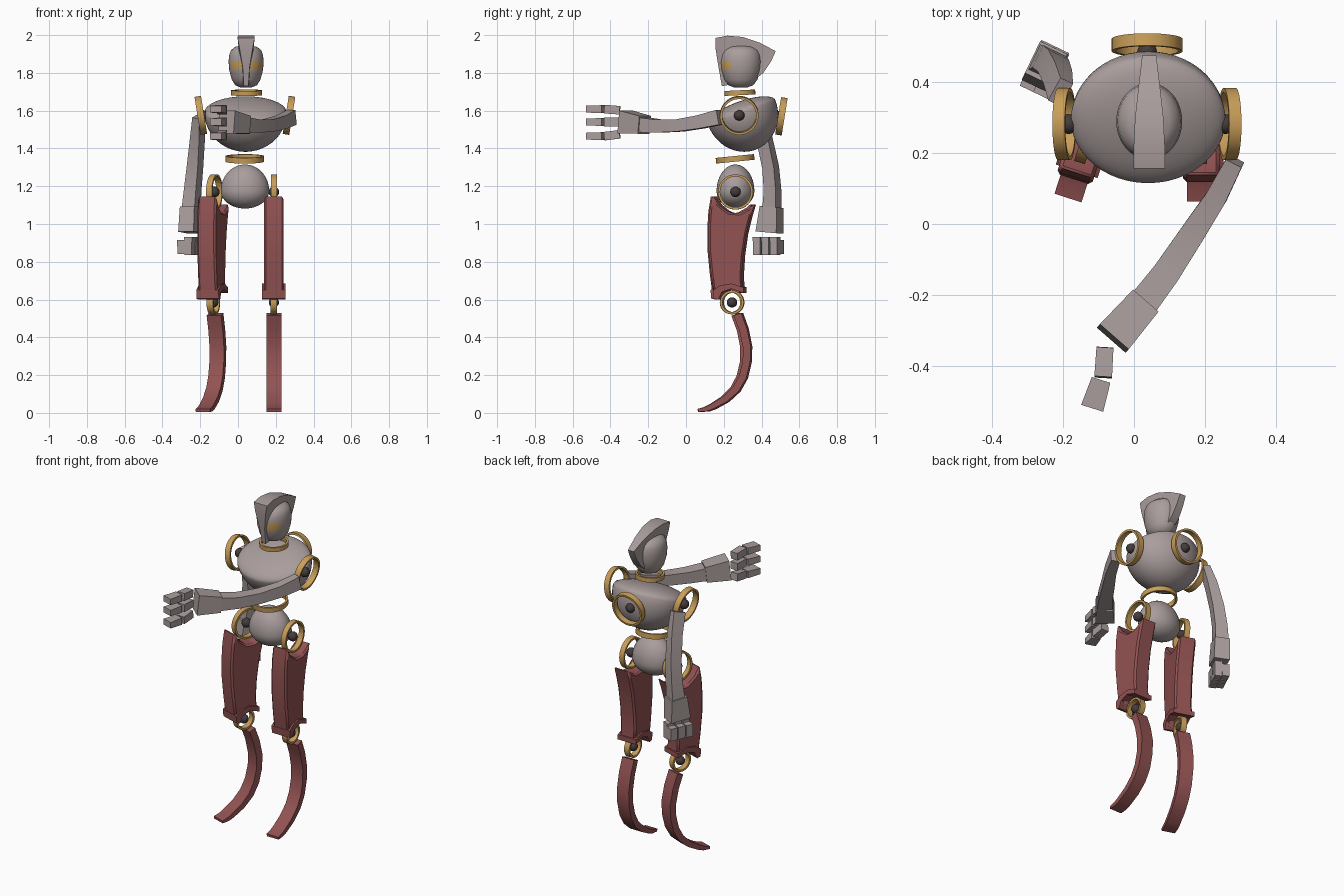
import bpy, bmesh, math
from mathutils import Vector, Matrix

if "Cube" in bpy.data.objects:
    bpy.data.objects.remove(bpy.data.objects["Cube"], do_unlink=True)


def material(name, rgb):
    m = bpy.data.materials.new(name)
    m.use_nodes = True
    m.diffuse_color = (*rgb, 1)
    m.node_tree.nodes["Principled BSDF"].inputs["Base Color"].default_value = (*rgb, 1)
    return m


GREY = material("warm_grey", (0.40, 0.34, 0.335))
RED = material("dull_red", (0.29, 0.085, 0.085))
GOLD = material("gold", (0.58, 0.34, 0.10))
DARK = material("dark_joint", (0.06, 0.045, 0.045))
CX = 0.04  # body centre line


def finish(name, bm, mat, matrix=None, angle=35):
    bmesh.ops.recalc_face_normals(bm, faces=bm.faces)
    me = bpy.data.meshes.new(name)
    bm.to_mesh(me)
    bm.free()
    me.materials.append(mat)
    me.shade_smooth()
    me.set_sharp_from_angle(angle=math.radians(angle))
    ob = bpy.data.objects.new(name, me)
    bpy.context.collection.objects.link(ob)
    if matrix:
        ob.matrix_world = matrix
    return ob


def skin(name, rings, mat, caps=True, wrap=False, matrix=None):
    """Join a row of closed point loops into a surface."""
    bm = bmesh.new()
    loops = [[bm.verts.new(p) for p in r] for r in rings]
    pairs = list(zip(loops, loops[1:])) + ([(loops[-1], loops[0])] if wrap else [])
    n = len(loops[0])
    for a, b in pairs:
        for i in range(n):
            bm.faces.new((a[i], a[(i + 1) % n], b[(i + 1) % n], b[i]))
    if caps and not wrap:
        bm.faces.new(loops[0])
        bm.faces.new(loops[-1])
    return finish(name, bm, mat, matrix)


def lathe(name, profile, mat, rx=1, ry=1, wrap=False, matrix=None, n=48):
    turn = [2 * math.pi * i / n for i in range(n)]
    rings = [[(r * rx * math.cos(t), r * ry * math.sin(t), z) for t in turn] for r, z in profile]
    return skin(name, rings, mat, wrap=wrap, matrix=matrix)


def band(name, centre, axis, radius, width, base=Matrix()):
    """Flat hoop around an axis."""
    h, inner = width / 2, radius - 0.012
    rot = Vector(axis).to_track_quat('Z', 'Y').to_matrix().to_4x4()
    lathe(name, [(radius, -h), (radius, h), (inner, h), (inner, -h)], GOLD,
          wrap=True, matrix=base @ Matrix.Translation(centre) @ rot)


def ball(name, centre, radius=0.028, base=Matrix()):
    bm = bmesh.new()
    bmesh.ops.create_uvsphere(bm, u_segments=20, v_segments=12, radius=radius)
    finish(name, bm, DARK, base @ Matrix.Translation(centre))


def egg(name, centre, rx, ry, top, bottom, tilt):
    """Two half ellipsoids meeting at a rim."""
    steps = [math.radians(a) for a in range(-88, 89, 8)]
    prof = [(math.cos(a), math.sin(a) * (top if a > 0 else bottom)) for a in steps]
    m = Matrix.Translation(centre) @ Matrix.Rotation(math.radians(tilt), 4, 'X')
    lathe(name, prof, GREY, rx, ry, matrix=m)


def bar(name, sections, side, mat, matrix=None):
    """Rectangular sweep: each section is (point, side size, depth size)."""
    pts = [Vector(s[0]) for s in sections]
    rings = []
    for i, (p, a, b) in enumerate(sections):
        t = (pts[min(i + 1, len(pts) - 1)] - pts[max(i - 1, 0)]).normalized()
        v = t.cross(Vector(side)).normalized()
        u = v.cross(t)
        rings.append([pts[i] + u * a / 2 * i1 + v * b / 2 * i2
                      for i1, i2 in ((-1, -1), (1, -1), (1, 1), (-1, 1))])
    return skin(name, rings, mat, matrix=matrix)


def slab(name, outline, half, mat, matrix, bevel):
    """Side outline in y, z given thickness along x."""
    bm = bmesh.new()
    a = [bm.verts.new((-half, y, z)) for y, z in outline]
    b = [bm.verts.new((half, y, z)) for y, z in outline]
    bm.faces.new(a)
    bm.faces.new(b)
    for i in range(len(a)):
        j = (i + 1) % len(a)
        bm.faces.new((a[i], a[j], b[j], b[i]))
    ob = finish(name, bm, mat, matrix, 30)
    if bevel:
        mod = ob.modifiers.new("bevel", 'BEVEL')
        mod.width, mod.segments = bevel, 1
    return ob


# Trunk
egg("torso", (CX, 0.295, 1.59), 0.218, 0.19, 0.06, 0.21, 20)
egg("pelvis", (0.037, 0.262, 1.175), 0.128, 0.1, 0.14, 0.093, 0)
band("neck_ring", (0.045, 0.285, 1.695), (0, -0.05, 1), 0.082, 0.026)
band("waist_ring", (0.036, 0.26, 1.345), (0, -0.1, 1), 0.102, 0.03)
band("back_ring", (0.037, 0.505, 1.57), (0, 1, -0.16), 0.1, 0.035)
ball("back_joint", (0.037, 0.485, 1.57))
for label, x, s in (("left", 0.27, 1), ("right", -0.197, -1)):
    band(label + "_shoulder_ring", (x, 0.282, 1.575), (s, 0, -0.16), 0.102, 0.035)
    ball(label + "_shoulder_joint", (x - s * 0.012, 0.282, 1.575))

# Head with eye band chosen by height and direction
head = lathe("head", [(0.3, 1.722), (0.62, 1.735), (0.82, 1.765), (0.96, 1.815), (1, 1.86),
                      (0.96, 1.895), (0.86, 1.92), (0.62, 1.938), (0.1, 1.948)], GREY, 0.093, 0.108,
             matrix=Matrix.Translation((0.043, 0.29, 0)))
head.data.materials.append(GOLD)
for f in head.data.polygons:
    c = f.center
    if 1.82 < c.z < 1.855 and c.y < -0.055 and abs(c.x) > 0.022:
        f.material_index = 1

# Crest: rim points (y, z, half width) fanned from the head centre
rim = [(0.19, 1.73, 0.012), (0.172, 1.83, 0.018), (0.156, 1.93, 0.035), (0.156, 1.985, 0.045),
       (0.22, 1.997, 0.044), (0.30, 1.99, 0.04), (0.39, 1.96, 0.03), (0.475, 1.915, 0.02),
       (0.45, 1.86, 0.022), (0.41, 1.80, 0.025), (0.36, 1.76, 0.025)]
bm = bmesh.new()
hubs = [bm.verts.new((0.043 + s * 0.03, 0.285, 1.83)) for s in (-1, 1)]
edge = [[bm.verts.new((0.043 + s * w, y, z)) for s in (-1, 1)] for y, z, w in rim]
for p, q in zip(edge, edge[1:] + edge[:1]):
    bm.faces.new((p[0], p[1], q[1], q[0]))
    for side in (0, 1):
        bm.faces.new((hubs[side], p[side], q[side]))
finish("head_crest", bm, GREY)

# Left arm reaching forward
UP = (0, 0, 1)
bar("left_arm", [((0.285, 0.178, 1.565), 0.08, 0.05), ((0.232, 0.075, 1.54), 0.07, 0.06),
                 ((0.163, -0.03, 1.522), 0.065, 0.07), ((0.09, -0.14, 1.518), 0.068, 0.078),
                 ((0.025, -0.225, 1.525), 0.078, 0.085)], UP, GREY)
bar("left_cuff", [((0.03, -0.22, 1.525), 0.095, 0.095), ((-0.06, -0.323, 1.54), 0.122, 0.108)], UP, GREY)
for i, (z, dz) in enumerate(((1.475, -0.01), (1.54, 0), (1.602, 0.006))):
    bar(f"left_finger_{i}", [((-0.082, -0.35, z), 0.045, 0.048),
                             ((-0.087, -0.432, z + dz), 0.045, 0.05)], UP, GREY)
    bar(f"left_fingertip_{i}", [((-0.093, -0.44, z + dz), 0.042, 0.055),
                                ((-0.118, -0.52, z + dz), 0.036, 0.065)], UP, GREY)

# Right arm hanging down
WIDE = Vector((0.43, 0.9, 0))
THIN = Vector((0.9, -0.43, 0))
bar("right_arm", [((-0.207, 0.372, 1.57), 0.075, 0.04), ((-0.215, 0.415, 1.45), 0.07, 0.055),
                  ((-0.228, 0.448, 1.3), 0.068, 0.065), ((-0.24, 0.458, 1.18), 0.07, 0.07),
                  ((-0.248, 0.455, 1.08), 0.078, 0.075)], WIDE, GREY)
bar("right_cuff", [((-0.248, 0.453, 1.09), 0.1, 0.085), ((-0.25, 0.442, 0.955), 0.122, 0.09)], WIDE, GREY)
for i in (-1, 0, 1):
    root = Vector((-0.25, 0.435, 0)) + WIDE * i * 0.05
    for part, off, top, low in (("finger", 0.018, 0.93, 0.835), ("fingertip", -0.024, 0.915, 0.84)):
        p = root + THIN * off
        bar(f"right_{part}_{i + 1}", [(p + Vector((0, 0, top)), 0.043, 0.045),
                                      (p + Vector((0, 0, low)), 0.043, 0.04)], WIDE, GREY)

# Legs
HIP_Y = 0.262
thigh = [(0.14, 1.155), (0.125, 1.07), (0.119, 0.98), (0.12, 0.86), (0.132, 0.74), (0.15, 0.61),
         (0.172, 0.602), (0.19, 0.64), (0.24, 0.66), (0.285, 0.645), (0.302, 0.64), (0.295, 0.72),
         (0.302, 0.83), (0.32, 0.95), (0.343, 1.04), (0.365, 1.11),
         (0.335, 1.085), (0.285, 1.058), (0.23, 1.06), (0.175, 1.10)]
knee = [(0.143, 0.65), (0.147, 0.605), (0.17, 0.6), (0.19, 0.64), (0.24, 0.657), (0.285, 0.642),
        (0.304, 0.635), (0.304, 0.665), (0.24, 0.685), (0.18, 0.675)]
blade = [(0.272, 0.522, 0.042), (0.303, 0.44, 0.042), (0.322, 0.35, 0.042), (0.32, 0.27, 0.04),
         (0.30, 0.19, 0.04), (0.263, 0.125, 0.038), (0.205, 0.072, 0.034), (0.135, 0.032, 0.028),
         (0.105, 0.02, 0.024), (0.065, 0.013, 0.016)]
for label, x, yaw in (("left", 0.19, 0), ("right", -0.125, -18)):
    base = (Matrix.Translation((x, HIP_Y, 0)) @ Matrix.Rotation(math.radians(yaw), 4, 'Z')
            @ Matrix.Translation((0, -HIP_Y, 0)))
    band(label + "_hip_ring", (0, HIP_Y, 1.17), (1, 0, 0), 0.093, 0.032, base)
    ball(label + "_hip_joint", (0, HIP_Y, 1.17), 0.028, base)
    slab(label + "_thigh", thigh, 0.052, RED, base, 0.01)
    slab(label + "_knee_cuff", knee, 0.062, RED, base, 0)
    band(label + "_knee_ring", (0, 0.243, 0.585), (1, 0, 0), 0.063, 0.035, base)
    ball(label + "_knee_joint", (0, 0.243, 0.585), 0.027, base)
    bar(label + "_shin_blade", [((0, y, z), 0.08, t) for y, z, t in blade], (1, 0, 0), RED, base)
